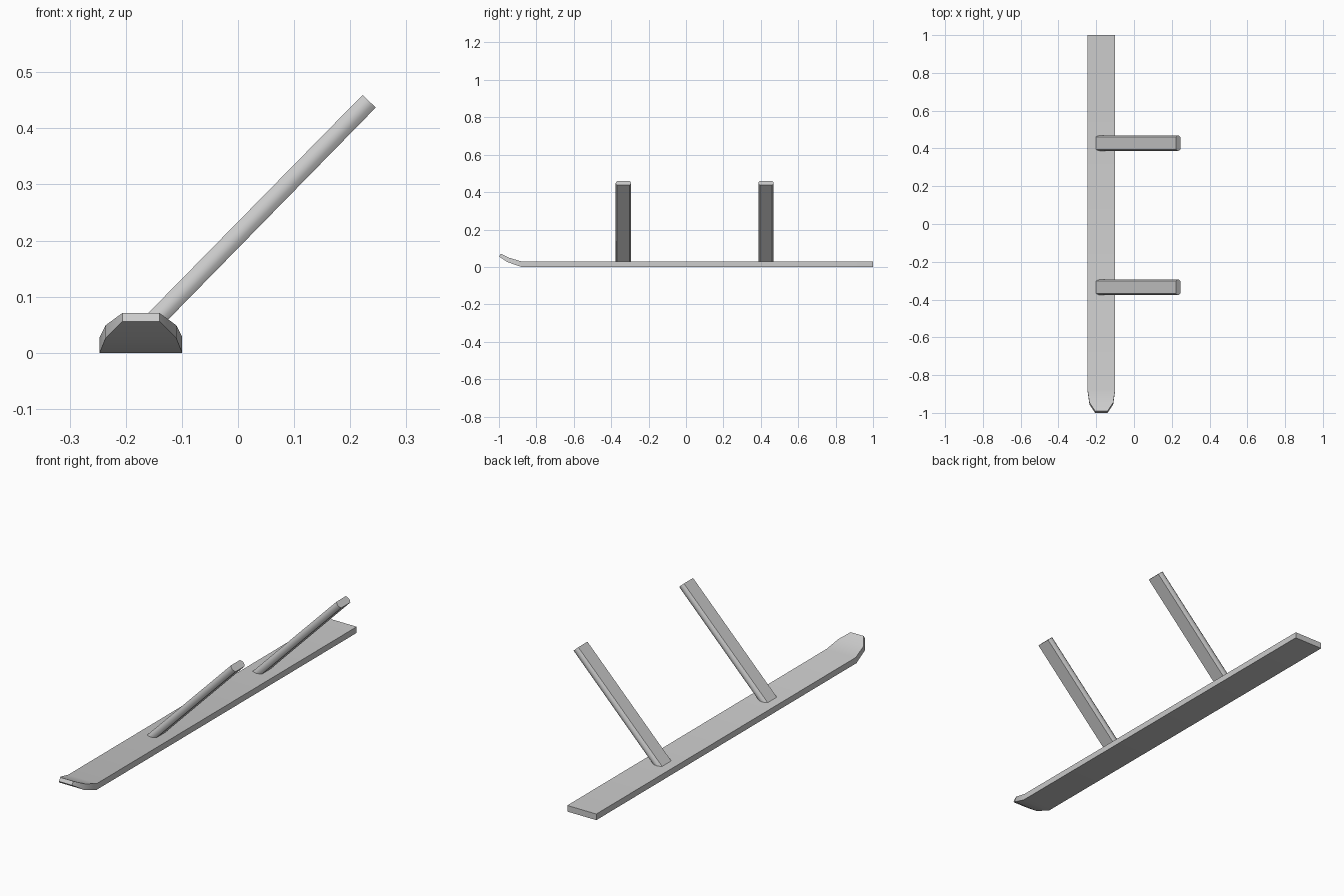
import bpy, bmesh, math
from mathutils import Vector

if "Cube" in bpy.data.objects:
    bpy.data.objects.remove(bpy.data.objects["Cube"])

grey = bpy.data.materials.new("plain grey")
grey.diffuse_color = (0.6, 0.6, 0.6, 1)
grey.use_nodes = True
grey.node_tree.nodes["Principled BSDF"].inputs["Base Color"].default_value = grey.diffuse_color


def loft(name, rings, angle):
    """Skin a row of equal-sized rings and cap both ends."""
    bm = bmesh.new()
    loops = [[bm.verts.new(p) for p in ring] for ring in rings]
    n = len(loops[0])
    for a, b in zip(loops, loops[1:]):
        for i in range(n):
            j = (i + 1) % n
            bm.faces.new((a[i], a[j], b[j], b[i]))
    bm.faces.new(loops[0])
    bm.faces.new(loops[-1])
    bmesh.ops.recalc_face_normals(bm, faces=bm.faces)
    mesh = bpy.data.meshes.new(name)
    bm.to_mesh(mesh)
    bm.free()
    mesh.materials.append(grey)
    ob = bpy.data.objects.new(name, mesh)
    bpy.context.collection.objects.link(ob)
    bpy.context.view_layer.objects.active = ob
    ob.select_set(True)
    bpy.ops.object.shade_smooth_by_angle(angle=math.radians(angle))
    ob.select_set(False)
    return ob


# Ski board with upturned, tapered tip: y bottom, z bottom, y top, z top, half width
CX = -0.173
stations = [
    (1.0, 0.0, 1.0, 0.028, 0.0735),
    (-0.88, 0.0, -0.875, 0.028, 0.0735),
    (-0.955, 0.026, -0.945, 0.049, 0.063),
    (-1.0, 0.056, -0.99, 0.071, 0.033),
]
loft("ski_board", [
    [(CX - w, yb, zb), (CX + w, yb, zb), (CX + w, yt, zt), (CX - w, yt, zt)]
    for yb, zb, yt, zt, w in stations], 35)

# Slanted struts: flat bars with softly rounded narrow sides
HALF, BULGE, SEG = 0.041, 0.008, 4
low_foot, high_foot = Vector((-0.155, 0, 0.028)), Vector((-0.202, 0, 0.028))
low_end, high_end = Vector((0.2455, 0, 0.437)), Vector((0.222, 0, 0.4595))


def strut_ring(low, high, y):
    ring = []
    for side in (1, -1):
        for i in range(SEG + 1):
            t = i / SEG
            p = low.lerp(high, t if side == 1 else 1 - t)
            out = HALF - BULGE * (2 * t - 1) ** 2
            ring.append((p.x, y + side * out, p.z))
    return ring


for name, y in (("front_strut", -0.335), ("rear_strut", 0.428)):
    loft(name, [strut_ring(low_foot, high_foot, y), strut_ring(low_end, high_end, y)], 40)
